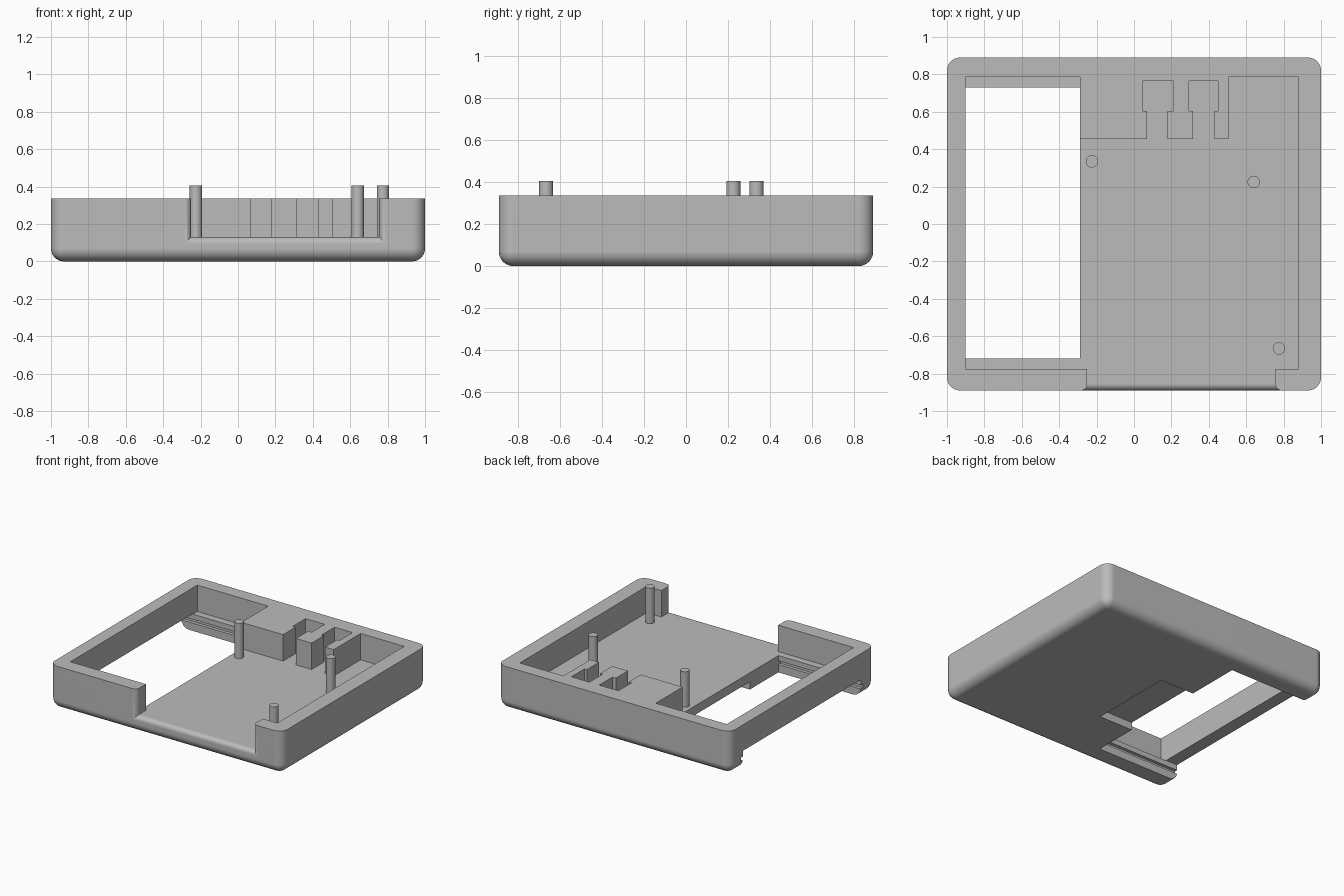
import bpy, bmesh, math

cube = bpy.data.objects.get("Cube")
if cube:
    bpy.data.objects.remove(cube, do_unlink=True)

HX, HY, TOP, FLOOR = 1.0, 0.89, 0.335, 0.13

grey = bpy.data.materials.new("plain_grey")
grey.use_nodes = True
COLOUR = (0.5, 0.5, 0.5, 1)
grey.diffuse_color = COLOUR
for node in grey.node_tree.nodes:
    if node.type == 'BSDF_PRINCIPLED':
        node.inputs["Base Color"].default_value = COLOUR


def finish(name, bm):
    bmesh.ops.recalc_face_normals(bm, faces=bm.faces)
    mesh = bpy.data.meshes.new(name)
    bm.to_mesh(mesh)
    bm.free()
    mesh.materials.append(grey)
    obj = bpy.data.objects.new(name, mesh)
    bpy.context.collection.objects.link(obj)
    return obj


def loft(name, rings):
    """Closed solid through matching rings of points."""
    bm = bmesh.new()
    loops = [[bm.verts.new(p) for p in ring] for ring in rings]
    n = len(loops[0])
    for a, b in zip(loops, loops[1:]):
        for i in range(n):
            j = (i + 1) % n
            bm.faces.new((a[i], a[j], b[j], b[i]))
    bm.faces.new(loops[0])
    bm.faces.new(loops[-1])
    return finish(name, bm)


def prism(name, plan, z0, z1):
    return loft(name, [[(x, y, z) for x, y in plan] for z in (z0, z1)])


def box(name, x0, x1, y0, y1, z0, z1):
    return prism(name, [(x0, y0), (x1, y0), (x1, y1), (x0, y1)], z0, z1)


def select(obj):
    bpy.ops.object.select_all(action='DESELECT')
    bpy.context.view_layer.objects.active = obj
    obj.select_set(True)


def cut(target, cutter):
    cutter.hide_render = True
    mod = target.modifiers.new("cut", 'BOOLEAN')
    mod.operation, mod.solver, mod.object = 'DIFFERENCE', 'EXACT', cutter
    select(target)
    bpy.ops.object.modifier_apply(modifier=mod.name)
    bpy.data.objects.remove(cutter, do_unlink=True)


# Tray body: box rounded on the upright and bottom edges, sharp at the rim
bm = bmesh.new()
bmesh.ops.create_cube(bm, size=1)
for v in bm.verts:
    v.co = (v.co.x * 2 * HX, v.co.y * 2 * HY, (v.co.z + 0.5) * TOP)
edges = [e for e in bm.edges if min(v.co.z for v in e.verts) < 0.01]
bmesh.ops.bevel(bm, geom=edges, offset=0.07, segments=8, profile=0.5, affect='EDGES')
tray = finish("tray_body", bm)

# Cavity plan: leaves a solid block at the back with two keyhole slots
BLOCK_Y, NECK_Y, SLOT_Y, BACK_Y = 0.455, 0.605, 0.765, 0.785
plan = [(-0.9, -0.775), (0.88, -0.775), (0.88, BACK_Y), (0.505, BACK_Y), (0.505, BLOCK_Y)]
for n0, n1, w0, w1 in ((0.315, 0.43, 0.295, 0.45), (0.07, 0.18, 0.045, 0.21)):
    plan += [(n1, BLOCK_Y), (n1, NECK_Y), (w1, NECK_Y), (w1, SLOT_Y),
             (w0, SLOT_Y), (w0, NECK_Y), (n0, NECK_Y), (n0, BLOCK_Y)]
plan += [(-0.29, BLOCK_Y), (-0.29, BACK_Y), (-0.9, BACK_Y)]
cut(tray, prism("cavity_cutter", plan, FLOOR, 0.6))

# Front opening with rounded outer edges
R, STEPS = 0.035, 6
sections = [(-0.7, 0)]
for i in range(STEPS + 1):
    a = math.pi / 2 * i / STEPS
    sections.append((-HY + R * (1 - math.sin(a)), R * (1 - math.cos(a))))
sections.append((-1, R))
cut(tray, loft("front_opening_cutter", [
    [(-0.25 - d, y, FLOOR - d), (0.755 + d, y, FLOOR - d), (0.755 + d, y, 0.6), (-0.25 - d, y, 0.6)]
    for y, d in sections]))

# Floor window, open under the side wall, with a latch pocket and slide grooves
cut(tray, box("window_cutter", -1.2, -0.29, -0.72, 0.73, -0.2, FLOOR + 0.003))
cut(tray, box("pocket_cutter", -0.4, 0.0, -0.37, 0.3, -0.2, 0.06))
for y in (-0.72, 0.73):
    cut(tray, box("groove_cutter", -1.2, -0.29, y - 0.025, y + 0.025, 0.06, 0.09))

# Smooth rounds, crisp flats
select(tray)
bpy.ops.object.shade_smooth_by_angle(angle=math.radians(30))
weighted = tray.modifiers.new("weighted_normals", 'WEIGHTED_NORMAL')
weighted.keep_sharp = True

# Locating posts
for name, x, y in (("post_back_right", -0.225, 0.335),
                   ("post_back_left", 0.64, 0.225),
                   ("post_front_left", 0.775, -0.665)):
    bm = bmesh.new()
    bmesh.ops.create_cone(bm, cap_ends=True, segments=32, radius1=0.033, radius2=0.033, depth=0.28)
    bmesh.ops.translate(bm, verts=bm.verts, vec=(x, y, FLOOR - 0.005 + 0.14))
    post = finish(name, bm)
    select(post)
    bpy.ops.object.shade_smooth_by_angle(angle=math.radians(30))
